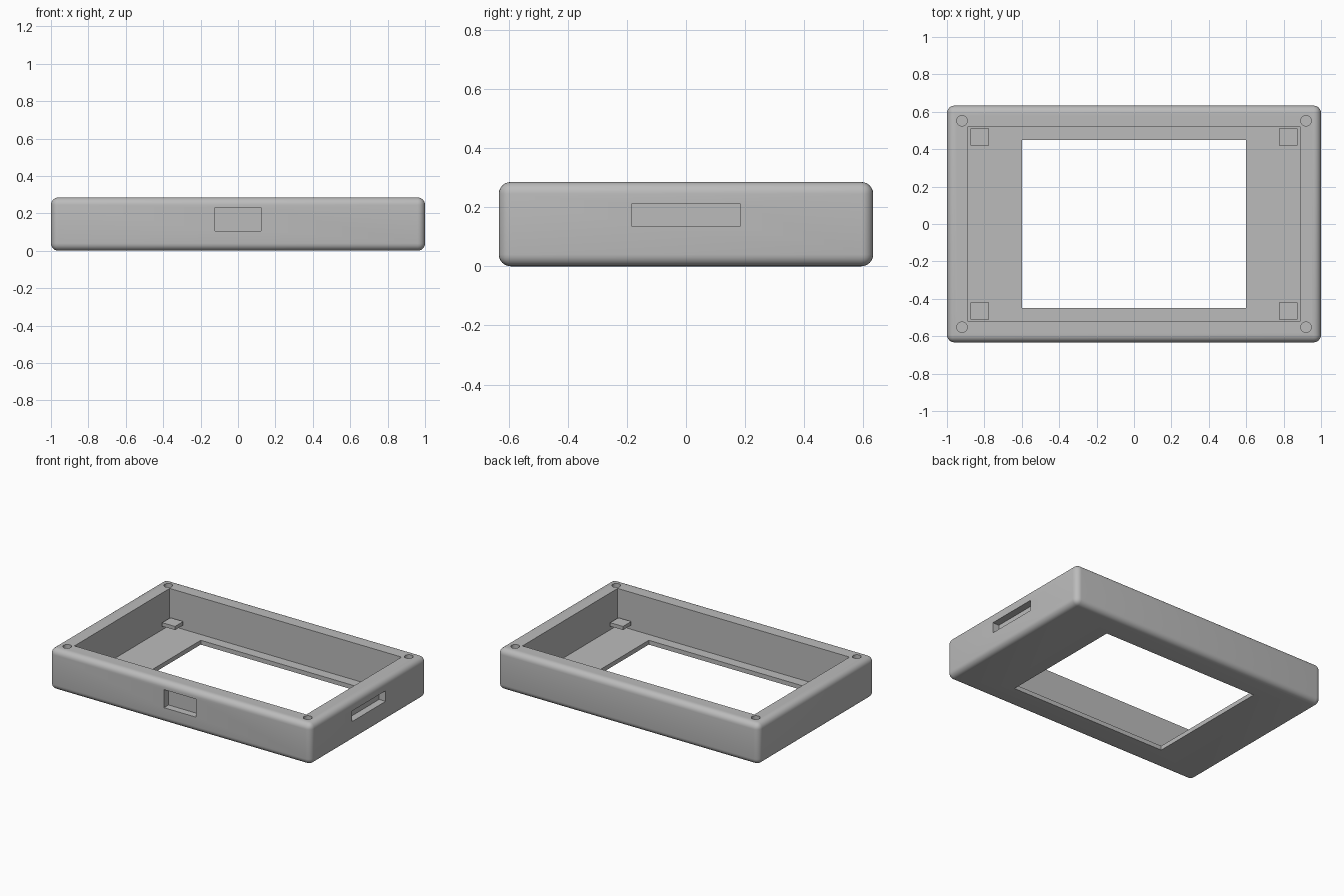
import bpy
import bmesh
from mathutils import Matrix, Vector

if "Cube" in bpy.data.objects:
    bpy.data.objects.remove(bpy.data.objects["Cube"], do_unlink=True)

grey = bpy.data.materials.new("plain_grey")
grey.use_nodes = True
GREY = (0.5, 0.5, 0.5, 1)
grey.diffuse_color = GREY
grey.node_tree.nodes["Principled BSDF"].inputs["Base Color"].default_value = GREY


def to_object(name, bm):
    mesh = bpy.data.meshes.new(name)
    bm.to_mesh(mesh)
    bm.free()
    mesh.materials.append(grey)
    obj = bpy.data.objects.new(name, mesh)
    bpy.context.collection.objects.link(obj)
    return obj


def box(name, low, high, radius=0):
    """Box between two corners, with optional rounded edges."""
    low, high = Vector(low), Vector(high)
    bm = bmesh.new()
    place = Matrix.Translation((low + high) / 2) @ Matrix.Diagonal((*(high - low), 1))
    bmesh.ops.create_cube(bm, size=1, matrix=place)
    if radius:
        bmesh.ops.bevel(bm, geom=bm.edges[:], offset=radius, segments=6,
                        profile=0.5, affect='EDGES')
    return to_object(name, bm)


def cylinder(name, centre, radius, depth):
    bm = bmesh.new()
    bmesh.ops.create_cone(bm, cap_ends=True, segments=32, radius1=radius,
                          radius2=radius, depth=depth, matrix=Matrix.Translation(centre))
    return to_object(name, bm)


def activate(obj):
    bpy.ops.object.select_all(action='DESELECT')
    obj.select_set(True)
    bpy.context.view_layer.objects.active = obj


def cut(target, cutter):
    cutter.hide_render = True
    mod = target.modifiers.new("cut", 'BOOLEAN')
    mod.operation = 'DIFFERENCE'
    mod.solver = 'EXACT'
    mod.object = cutter
    activate(target)
    bpy.ops.object.modifier_apply(modifier=mod.name)
    bpy.data.objects.remove(cutter, do_unlink=True)


W, D, H = 1.0, 0.633, 0.285
FLOOR, RECESS = 0.03, 0.05
CORNERS = [(sx, sy) for sx in (-1, 1) for sy in (-1, 1)]

# Rounded outer case, hollowed from above, with a window through the floor
case = box("case", (-W, -D, 0), (W, D, H), 0.04)
cut(case, box("cavity", (-0.887, -0.52, FLOOR), (0.887, 0.52, 1)))
cut(case, box("window", (-0.6, -0.45, -1), (0.6, 0.45, 1)))

# Shallow port recesses in the front and right walls
cut(case, box("front_port", (-0.123, -1, 0.105), (0.123, RECESS - D, 0.23)))
cut(case, box("side_port", (W - RECESS, -0.185, 0.137), (2, 0.185, 0.21)))

# Screw holes in the rim
for sx, sy in CORNERS:
    cut(case, cylinder("screw_hole", (sx * 0.92, sy * 0.552, H), 0.028, 0.1))

activate(case)
bpy.ops.object.shade_smooth_by_angle(angle=0.6)

# Thin support pads inside the corners
for sx, sy in CORNERS:
    x, y = sx * 0.825, sy * 0.465
    box("support_pad", (x - 0.049, y - 0.045, 0.065), (x + 0.049, y + 0.045, 0.09))
